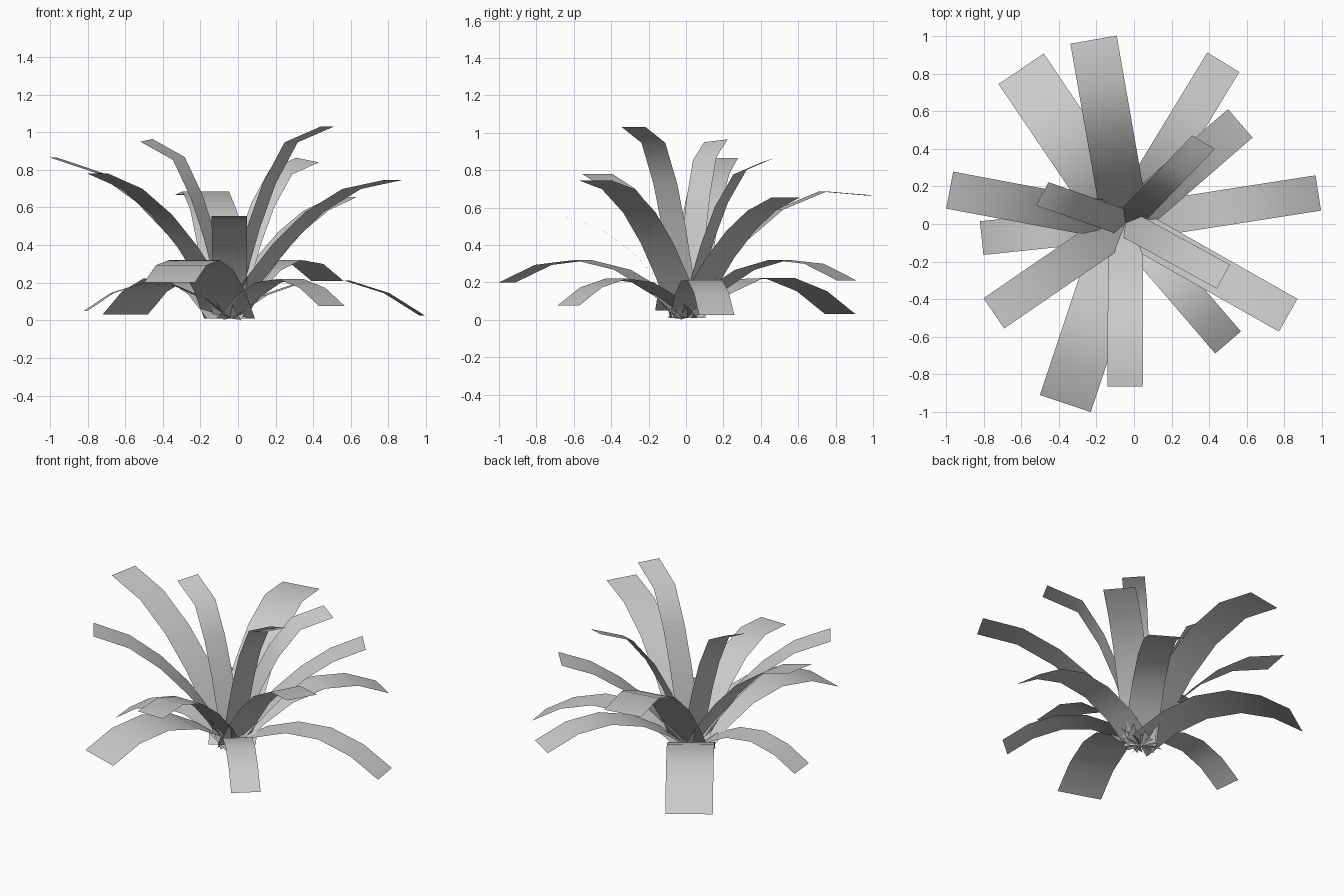
import bpy, bmesh, math

if "Cube" in bpy.data.objects:
    bpy.data.objects.remove(bpy.data.objects["Cube"])

CX, CY = -0.045, 0.005      # heart of the plant
R0, Z0, SEGS = 0.0, 0.01, 5

# tip x, tip y, tip height, height at half reach, width (, yaw and roll of a banked leaf)
low = [(-0.60, 0.825, 0.03, 0.23, 0.29), (0.475, 0.86, 0.21, 0.31, 0.20),
       (0.98, 0.165, 0.025, 0.22, 0.19), (0.50, -0.63, 0.075, 0.22, 0.18),
       (-0.365, -0.955, 0.20, 0.31, 0.285), (-0.81, -0.075, 0.05, 0.20, 0.18)]
middle = [(-0.215, 0.98, 0.665, 0.585, 0.25), (0.565, 0.535, 0.655, 0.45, 0.20),
          (0.82, -0.485, 0.745, 0.56, 0.20), (-0.047, -0.865, 0.54, 0.47, 0.187),
          (-0.745, -0.475, 0.78, 0.55, 0.195), (-0.98, 0.18, 0.865, 0.62, 0.20)]
upper = [(0.37, 0.435, 0.852, 0.68, 0.14, 13.5, 0.177),
         (0.475, -0.28, 1.03, 0.835, 0.145),
         (-0.487, 0.16, 0.957, 0.77, 0.14, -7.5, -0.106)]


def arch(reach, ztip, zmid):
    """Parabolic arch sampled at equal steps of length."""
    fine = []
    for i in range(201):
        u = i / 200
        z = (Z0 * 2 * (u - 0.5) * (u - 1) + zmid * 4 * u * (1 - u)
             + ztip * 2 * u * (u - 0.5))
        fine.append((R0 + u * (reach - R0), z))
    run = [0.0]
    for a, b in zip(fine, fine[1:]):
        run.append(run[-1] + math.dist(a, b))
    return [fine[min(range(201), key=lambda k: abs(run[k] - run[-1] * i / SEGS))]
            for i in range(SEGS + 1)]


def leaf(name, tx, ty, ztip, zmid, width, yaw=0.0, roll=0.0):
    dx, dy = tx - CX, ty - CY
    reach = math.hypot(dx, dy)
    dx, dy = dx / reach, dy / reach
    across = math.atan2(dx, -dy) + math.radians(yaw)
    wx, wy = math.cos(across), math.sin(across)
    bm = bmesh.new()
    rows = []
    for r, z in arch(reach, ztip, zmid):
        rows.append([bm.verts.new((CX + dx * r + wx * s, CY + dy * r + wy * s,
                                   max(0, z + roll * s)))
                     for s in (-width / 2, width / 2)])
    for a, b in zip(rows, rows[1:]):
        bm.faces.new((a[0], b[0], b[1], a[1])).smooth = True
    mesh = bpy.data.meshes.new(name)
    bm.to_mesh(mesh)
    bm.free()
    bpy.context.collection.objects.link(bpy.data.objects.new(name, mesh))


# Three tiers of strap leaves
for tier, leaves in (("low", low), ("middle", middle), ("upper", upper)):
    for i, spec in enumerate(leaves):
        leaf(f"{tier}_leaf_{i + 1}", *spec)
